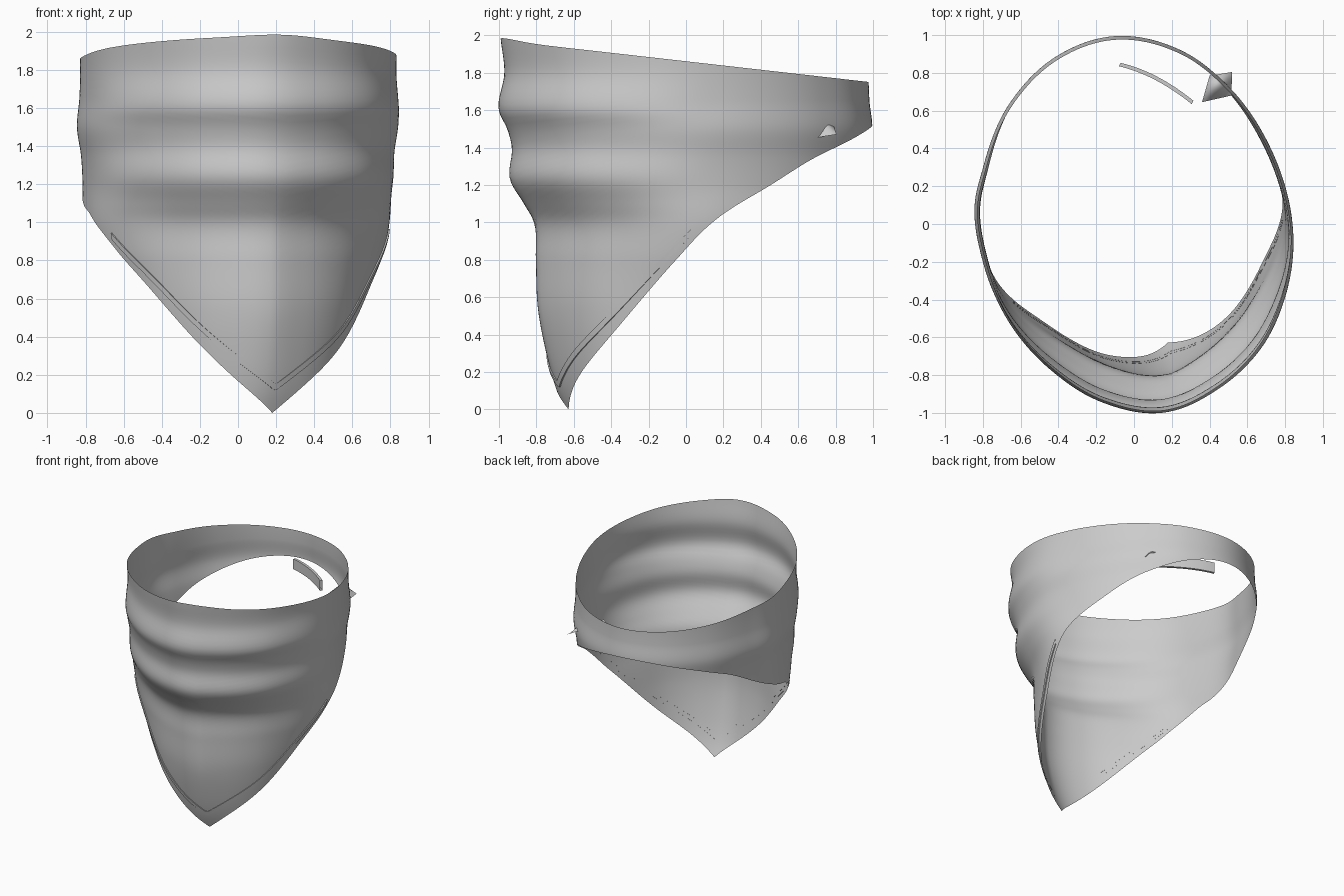
import bpy
from math import sin, cos, radians, exp
from mathutils import Vector

if "Cube" in bpy.data.objects:
    bpy.data.objects.remove(bpy.data.objects["Cube"])


def curve(points):
    """Smooth interpolation through (x, value) pairs, with one-sided ends."""
    xs, ys = zip(*points)
    n = len(xs)
    sec = [(ys[i + 1] - ys[i]) / (xs[i + 1] - xs[i]) for i in range(n - 1)]
    tan = [sec[0]] + [(sec[i - 1] + sec[i]) / 2 for i in range(1, n - 1)] + [sec[-1]]

    def f(x):
        x = min(max(x, xs[0]), xs[-1])
        i = next((k for k in range(n - 1) if x <= xs[k + 1]), n - 2)
        h = xs[i + 1] - xs[i]
        t = (x - xs[i]) / h
        return ((2 * t**3 - 3 * t**2 + 1) * ys[i] + (t**3 - 2 * t**2 + t) * h * tan[i]
                + (3 * t**2 - 2 * t**3) * ys[i + 1] + (t**3 - t**2) * h * tan[i + 1])
    return f


def sheet(name, rows, closed=False):
    """Smooth quad sheet from equally long rows of points."""
    n = len(rows[0])
    verts = [p for r in rows for p in r]
    faces = []
    for j in range(len(rows) - 1):
        for i in range(n if closed else n - 1):
            k = (i + 1) % n
            faces.append((j * n + i, j * n + k, (j + 1) * n + k, (j + 1) * n + i))
    me = bpy.data.meshes.new(name)
    me.from_pydata(verts, [], faces)
    ob = bpy.data.objects.new(name, me)
    bpy.context.collection.objects.link(ob)
    bpy.context.view_layer.objects.active = ob
    ob.select_set(True)
    bpy.ops.object.shade_smooth_by_angle(angle=radians(40))
    ob.select_set(False)
    return ob


# Plan outline: radius by angle in degrees, repeated so that it closes smoothly
ring = [(-7, .856), (14, .825), (33, .832), (56, .885), (75, .953), (96, 1.0),
        (114, .98), (135, .92), (159, .854), (173, .85), (194, .825), (216, .844),
        (240, .89), (261, .962), (279, 1.01), (297, .98), (316, .94), (333, .894)]
outline = curve([(a - 360, r) for a, r in ring] + ring + [(a + 360, r) for a, r in ring])

# Lower hem: height by angle, starting and ending at the pointed tip
hem = curve([(-74, 0), (-62, .12), (-41, .33), (-29, .47), (-4, .8), (7, .96),
             (14, 1.04), (33, 1.19), (56, 1.36), (97, 1.52), (144, 1.36), (167, 1.19),
             (183, 1.09), (194, 1.04), (205, .94), (218, .78), (235, .58), (267, .2), (286, 0)])

# Fold profiles: radius factor by height at the front and at the sides
front = curve([(0, .65), (.1, .69), (.3, .745), (.55, .79), (.8, .80), (1.0, .81),
               (1.1, .865), (1.23, .94), (1.4, .93), (1.5, .955), (1.6, 1.0),
               (1.8, .97), (1.98, .99)])
side = curve([(0, .65), (.3, .73), (.45, .78), (.6, .83), (.85, .93), (1.0, .965),
              (1.2, .965), (1.35, .975), (1.5, 1.0), (1.65, .985), (1.8, .98), (1.95, .985)])


def surf(a, z, k=1.0):
    d = abs((a + 76 + 180) % 360 - 180)
    c = max(0, cos(radians(d)))
    w = c * c * (3 - 2 * c)
    f = w * front(z) + (1 - w) * side(z)
    if z < 1.3:
        f += .02 * (exp(-d / 15) - .5) * w * min(1, z * 2) * min(1, (1.3 - z) * 3)
    r = outline(a) * f * k
    return Vector((r * cos(radians(a)), r * sin(radians(a)), z))


def rim(a):
    y = outline(a) * sin(radians(a))
    d = (a + 76 + 180) % 360 - 180
    return 1.861 - .111 * y + .014 * exp(-(d / 14) ** 2)


# Draped cloth
N, M = 180, 56
angles = [-74 + 360 * i / N for i in range(N)]
sheet("bandana_cloth",
      [[surf(a, hem(a) + (rim(a) - hem(a)) * j / M) for a in angles]
       for j in range(M + 1)], closed=True)

# Raised seam band running along the hem on both sides of the tip
seam_angles = [-149 + 151 * i / 120 for i in range(121)]


def seam_row(h, k):
    row = []
    for a in seam_angles:
        off = .115 - .075 * abs(a + 74) / 76
        row.append(surf(a, hem(a if a >= -74 else a + 360) + off + h, k))
    return row


sheet("hem_seam", [seam_row(h, k) for h, k in
                   ((0, .999), (0, 1.01), (.035, 1.01), (.035, .999))])

# Curved loose strap inside the back
strap = [[], [], [], [], []]
for i in range(25):
    t = i / 24
    x = -.08 + .385 * t
    y = .835 - .09 * t - .11 * t * t
    for row, (dx, dz) in zip(strap, ((0, 1.5), (.018, 1.5), (.018, 1.585), (0, 1.585), (0, 1.5))):
        row.append(Vector((x + dx * .5, y + dx, dz)))
sheet("inner_strap", strap)

# Small folded tie end poking through the back wall
tie = []
for j in range(9):
    v = j / 8
    a, b = Vector((.36, .645, 1.48)), Vector((.515, .68, 1.45))
    c, d = Vector((.40, .785, 1.53)), Vector((.52, .805, 1.47))
    row = []
    for i in range(9):
        u = i / 8
        p = a.lerp(b, u).lerp(c.lerp(d, u), v)
        p.z += .05 * sin(3.1416 * u) * sin(3.1416 * v)
        row.append(p)
    tie.append(row)
sheet("tie_end", tie)
